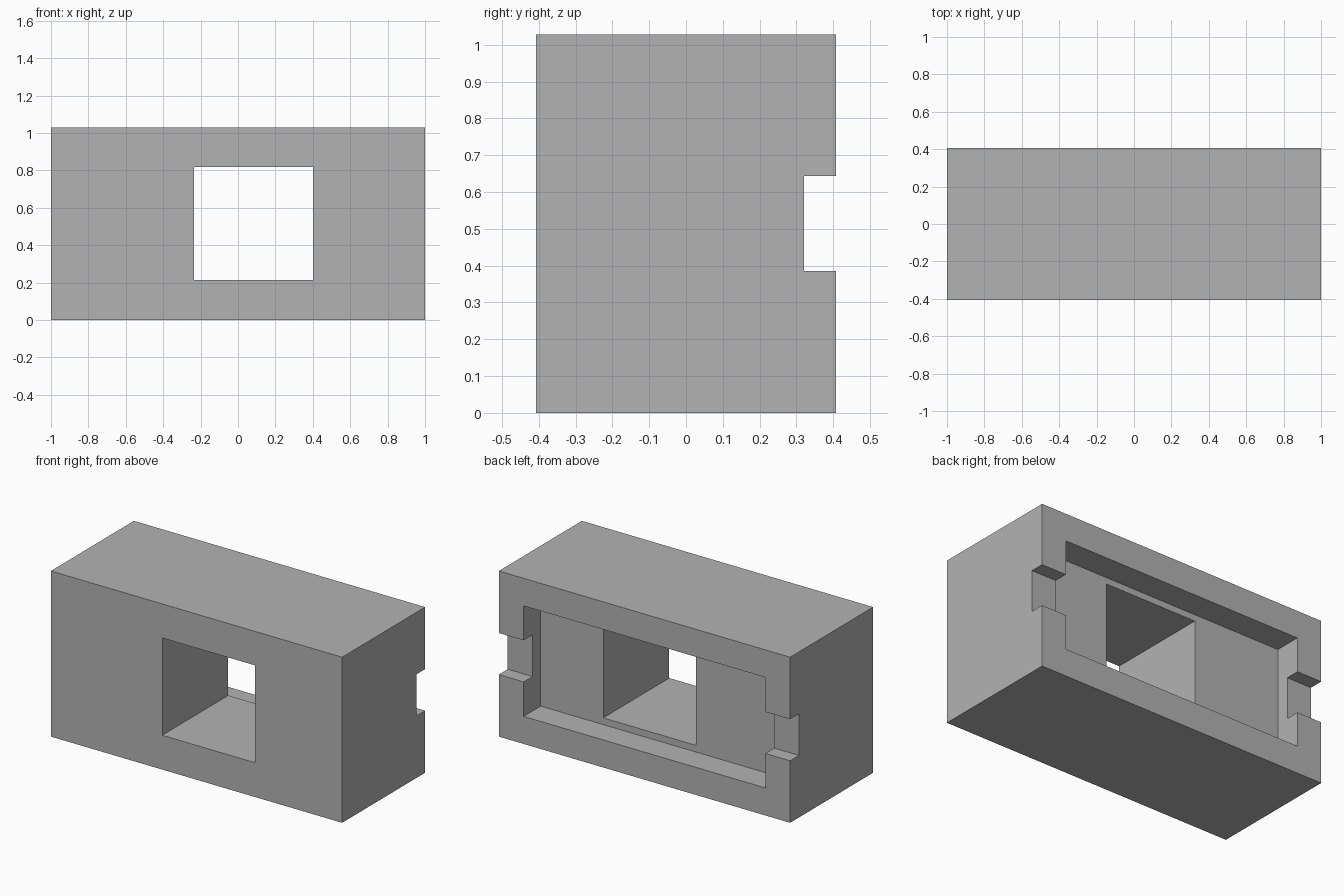
import bpy
from mathutils import Vector

default = bpy.data.objects.get("Cube")
if default:
    bpy.data.objects.remove(default, do_unlink=True)

grey = bpy.data.materials.new("plain_grey")
grey.use_nodes = True
color = (0.45, 0.45, 0.45, 1)
grey.diffuse_color = color
grey.node_tree.nodes["Principled BSDF"].inputs["Base Color"].default_value = color


def box(name, low, high):
    """Axis-aligned box between two corners."""
    low, high = Vector(low), Vector(high)
    bpy.ops.mesh.primitive_cube_add(size=1)
    obj = bpy.context.object
    obj.name = name
    for v in obj.data.vertices:
        v.co = Vector(h if c > 0 else l for c, l, h in zip(v.co, low, high))
    obj.data.materials.append(grey)
    return obj


def cut(target, name, low, high):
    """Subtract a box from the target and remove the cutter."""
    cutter = box(name, low, high)
    cutter.hide_render = True
    mod = target.modifiers.new(name, "BOOLEAN")
    mod.operation = "DIFFERENCE"
    mod.solver = "EXACT"
    mod.object = cutter
    bpy.context.view_layer.objects.active = target
    bpy.ops.object.modifier_apply(modifier=mod.name)
    bpy.data.objects.remove(cutter, do_unlink=True)


W, D, H = 1.0, 0.407, 1.028

# Solid block body
housing = box("housing", (-W, -D, 0), (W, D, H))

# Wide shallow pocket in the back
cut(housing, "back_recess", (-0.83, D - 0.167, 0.171), (0.83, D + 0.2, H - 0.171))

# Notch across both side rims
cut(housing, "side_notches", (-W - 0.2, 0.32, 0.385), (W + 0.2, D + 0.2, 0.643))

# Off-centre window through the whole depth
cut(housing, "window_opening", (-0.235, -D - 0.2, 0.213), (0.4, D + 0.2, 0.817))
